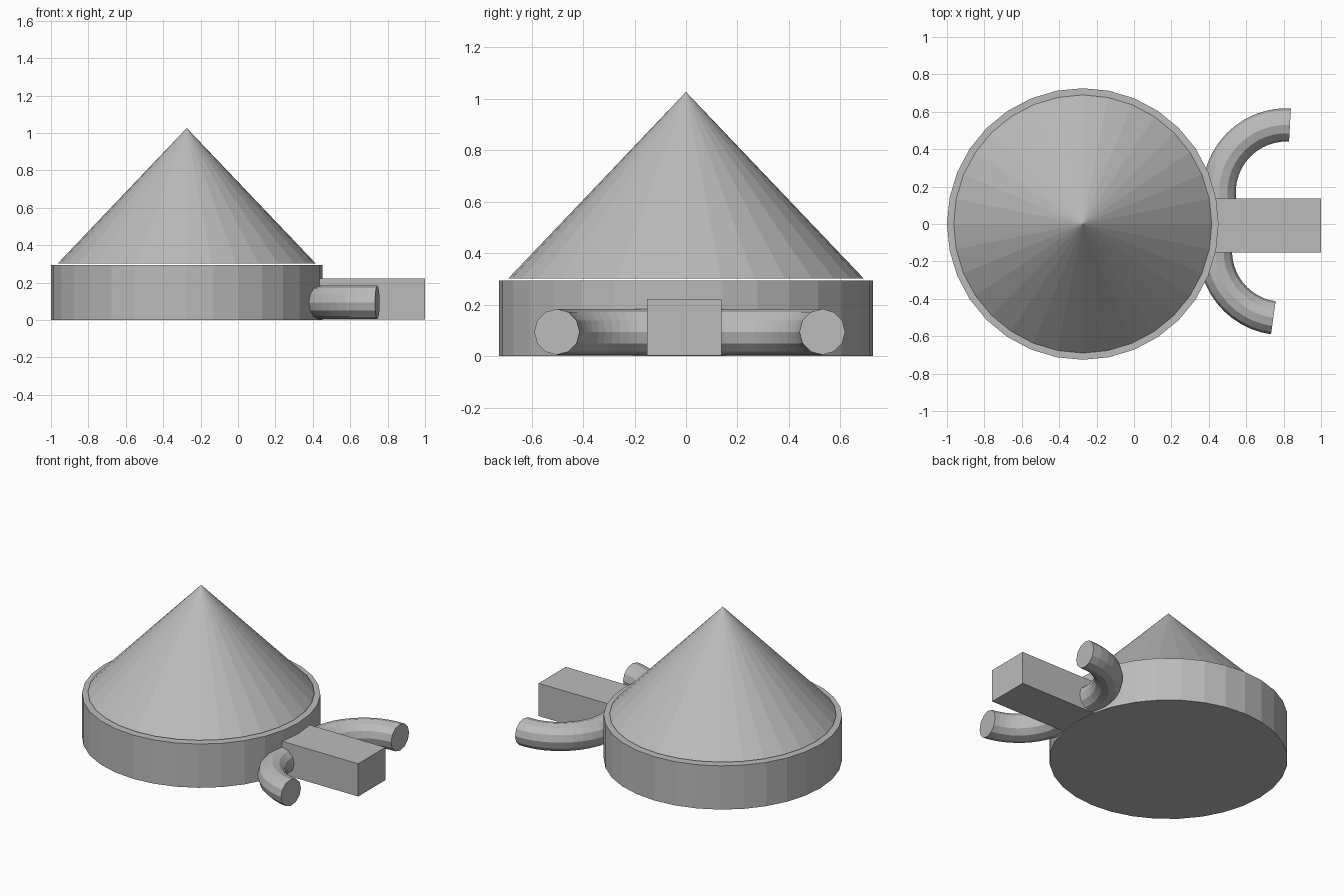
import bpy, bmesh
from math import cos, sin, radians, pi
from mathutils import Vector

default = bpy.data.objects.get("Cube")
if default:
    bpy.data.objects.remove(default, do_unlink=True)

# Single flat colour
GREY = (0.5, 0.5, 0.5, 1)
mat = bpy.data.materials.new("plain grey")
mat.use_nodes = True
mat.diffuse_color = GREY
mat.node_tree.nodes["Principled BSDF"].inputs["Base Color"].default_value = GREY


def finish(name, bm):
    bmesh.ops.recalc_face_normals(bm, faces=bm.faces)
    mesh = bpy.data.meshes.new(name)
    bm.to_mesh(mesh)
    bm.free()
    mesh.materials.append(mat)
    obj = bpy.data.objects.new(name, mesh)
    bpy.context.collection.objects.link(obj)
    return obj


def round_part(name, r1, r2, z1, z2, x):
    bm = bmesh.new()
    bmesh.ops.create_cone(bm, cap_ends=True, segments=32, radius1=r1,
                          radius2=r2, depth=z2 - z1)
    obj = finish(name, bm)
    obj.location = (x, 0, (z1 + z2) / 2)
    return obj


def bent_tube(name, centre, start, end, bend=0.36, radius=0.089, sides=12, steps=14):
    """Capped tube swept along a horizontal arc, angles in degrees."""
    bm = bmesh.new()
    rings = []
    for i in range(steps + 1):
        a = radians(start + (end - start) * i / steps)
        out = Vector((cos(a), sin(a), 0))
        rings.append([bm.verts.new(
            Vector(centre) + out * (bend + radius * cos(2 * pi * j / sides))
            + Vector((0, 0, radius * sin(2 * pi * j / sides))))
            for j in range(sides)])
    for a, b in zip(rings, rings[1:]):
        for j in range(sides):
            k = (j + 1) % sides
            bm.faces.new((a[j], a[k], b[k], b[j]))
    bm.faces.new(rings[0])
    bm.faces.new(rings[-1])
    return finish(name, bm)


# Drum wall and conical roof, with a hairline gap between them
round_part("drum_wall", 0.726, 0.726, 0, 0.294, -0.274)
round_part("cone_roof", 0.69, 0, 0.302, 1.026, -0.274)

# Entrance block
bm = bmesh.new()
bmesh.ops.create_cube(bm, size=1)
block = finish("entrance_block", bm)
block.scale = (0.6, 0.289, 0.22)
block.location = (0.7, -0.0075, 0.112)

# Curved arms on either side of the entrance
bent_tube("left_arm", (0.815, 0.17, 0.094), 87, 200)
bent_tube("right_arm", (0.795, -0.145, 0.094), 262, 160)
